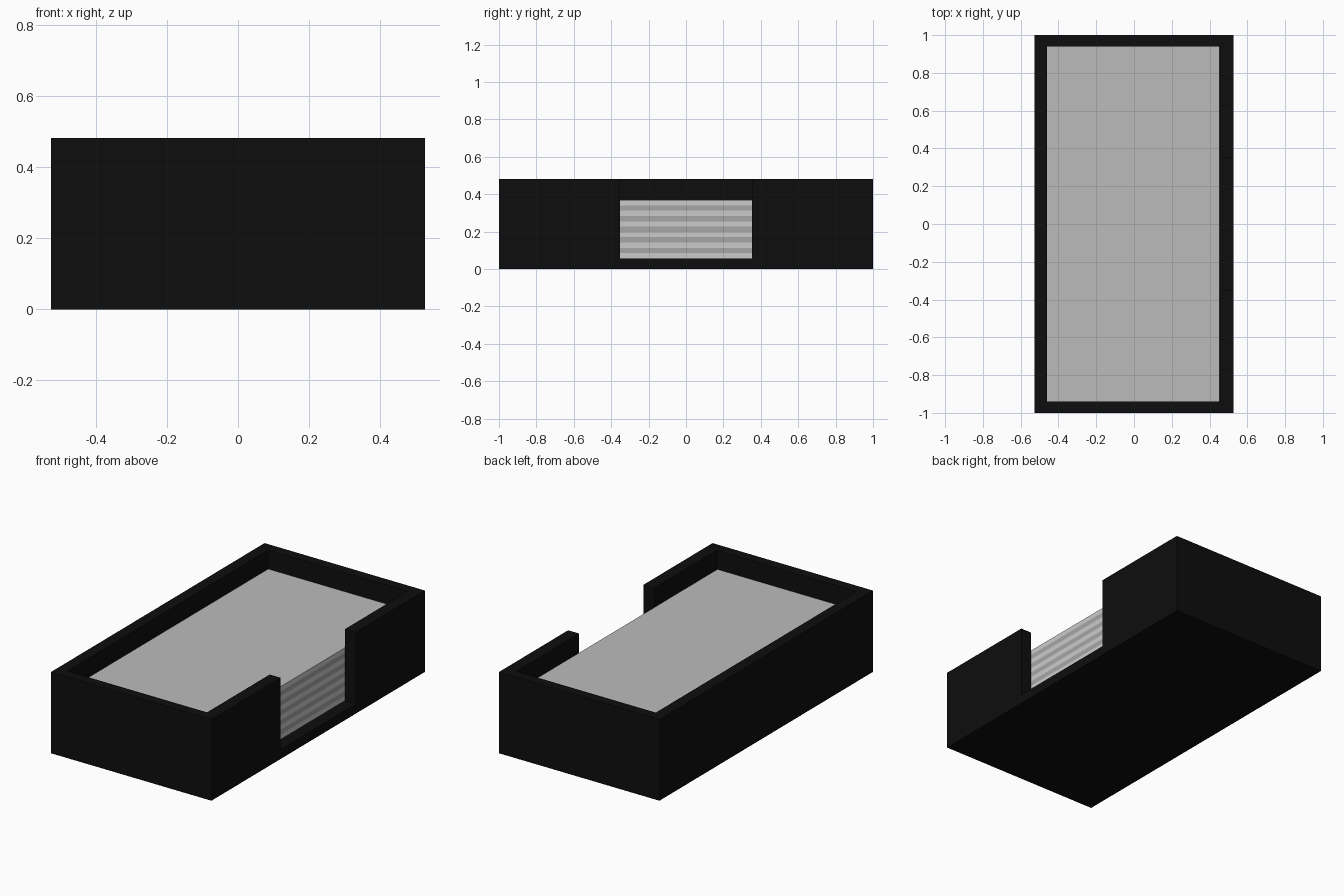
import bpy, bmesh

if "Cube" in bpy.data.objects:
    bpy.data.objects.remove(bpy.data.objects["Cube"])

HX, HY, TOP = 0.526, 1.0, 0.482      # tray outer half sizes and height
FLOOR, PAPER_TOP = 0.056, 0.369      # floor thickness, top of the sheet stack
IN_L, IN_R, IN_Y = -0.46, 0.455, 0.94
NOTCH = 0.353                        # half width of the side opening
LAYERS = 11


def material(name, v):
    m = bpy.data.materials.new(name)
    m.diffuse_color = (v, v, v, 1)
    m.use_nodes = True
    m.node_tree.nodes["Principled BSDF"].inputs["Base Color"].default_value = m.diffuse_color
    return m


def prism(name, outline, z0, z1, mats):
    """Extrude a flat outline from z0 to z1."""
    bm = bmesh.new()
    face = bm.faces.new([bm.verts.new((x, y, z0)) for x, y in outline])
    ext = bmesh.ops.extrude_face_region(bm, geom=[face], use_keep_orig=True)
    verts = [g for g in ext["geom"] if isinstance(g, bmesh.types.BMVert)]
    bmesh.ops.translate(bm, verts=verts, vec=(0, 0, z1 - z0))
    bmesh.ops.recalc_face_normals(bm, faces=bm.faces[:])
    me = bpy.data.meshes.new(name)
    bm.to_mesh(me)
    bm.free()
    for m in mats:
        me.materials.append(m)
    ob = bpy.data.objects.new(name, me)
    bpy.context.collection.objects.link(ob)
    return ob


def rect(x0, x1, y):
    return [(x0, -y), (x1, -y), (x1, y), (x0, y)]


black = material("black", 0.0043)
sheet = material("sheet grey", 0.5)
light = material("light edge grey", 0.6)
dark = material("dark edge grey", 0.383)

# Tray floor
prism("tray_floor", rect(-HX, HX, HY), 0, FLOOR, [black])

# Tray walls: C-shaped outline, open at the notch on the right side
half = [(HX, NOTCH), (HX, HY), (-HX, HY)]
inner = [(IN_L, IN_Y), (IN_R, IN_Y), (IN_R, NOTCH)]
outline = (half + [(x, -y) for x, y in reversed(half)]
           + [(x, -y) for x, y in reversed(inner)] + inner)
prism("tray_walls", outline, FLOOR, TOP, [black])

# Sheet stack: alternating light and dark edges, plain top
step = (PAPER_TOP - FLOOR) / LAYERS
for i in range(LAYERS):
    z = FLOOR + i * step
    layer = prism(f"sheet_layer_{i + 1}", rect(IN_L, IN_R - 0.003, IN_Y), z, z + step,
                  [dark if i % 2 else light, sheet])
    for p in layer.data.polygons:
        if abs(p.normal.z) > 0.5:
            p.material_index = 1
